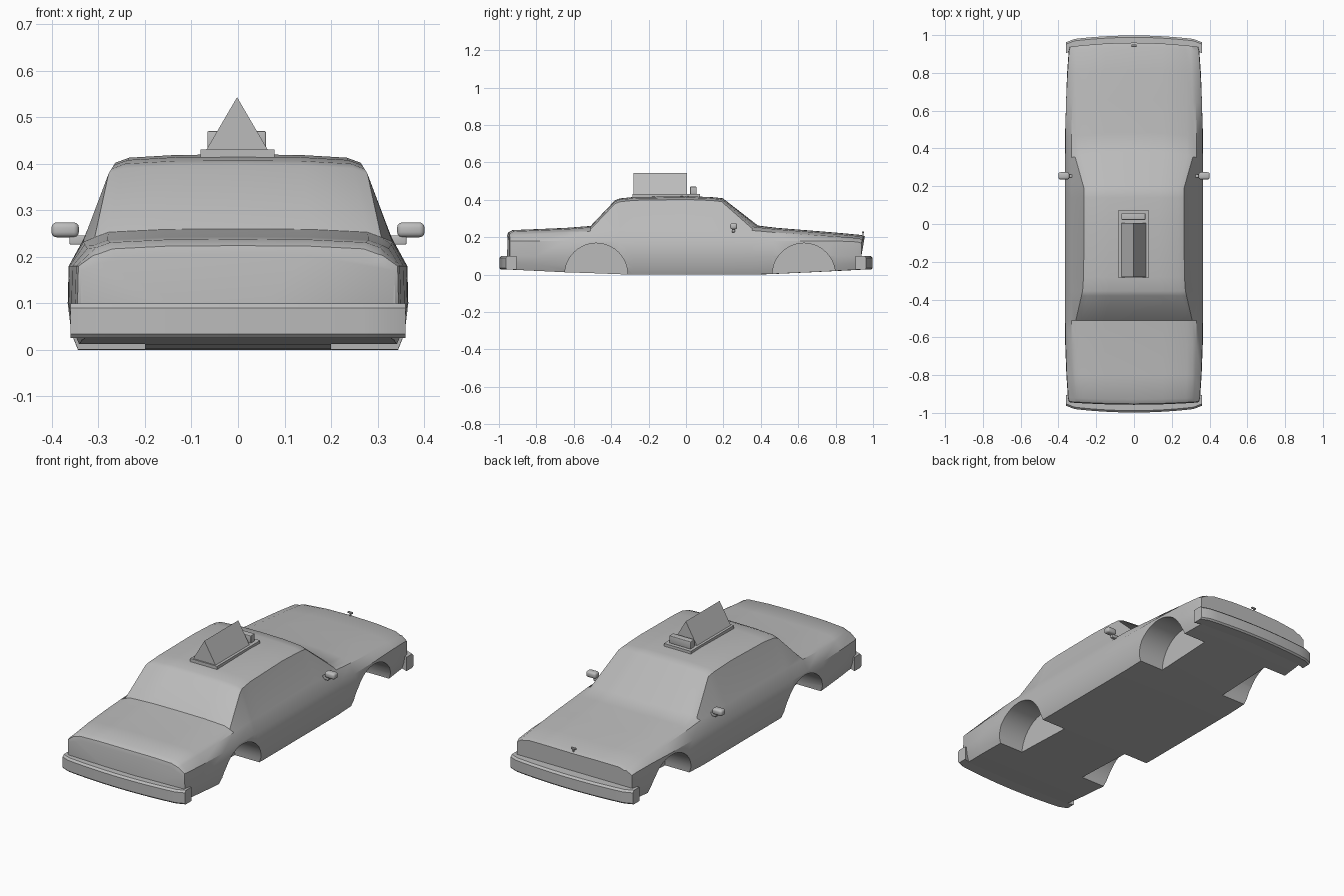
import bpy, bmesh, math
from mathutils import Matrix, Vector

if "Cube" in bpy.data.objects:
    bpy.data.objects.remove(bpy.data.objects["Cube"], do_unlink=True)

paint = bpy.data.materials.new("plain_grey")
paint.use_nodes = True
GREY = (0.5, 0.5, 0.5, 1)
paint.diffuse_color = GREY
paint.node_tree.nodes["Principled BSDF"].inputs["Base Color"].default_value = GREY


def activate(ob):
    bpy.ops.object.select_all(action="DESELECT")
    ob.select_set(True)
    bpy.context.view_layer.objects.active = ob


def finish(name, bm, bevel=0, angle=35):
    """Turn a bmesh into a smooth-shaded object."""
    bmesh.ops.recalc_face_normals(bm, faces=bm.faces)
    if bevel:
        bmesh.ops.bevel(bm, geom=bm.edges[:], offset=bevel, segments=3,
                        profile=0.5, affect="EDGES")
    me = bpy.data.meshes.new(name)
    bm.to_mesh(me)
    bm.free()
    me.materials.append(paint)
    ob = bpy.data.objects.new(name, me)
    bpy.context.collection.objects.link(ob)
    activate(ob)
    bpy.ops.object.shade_smooth_by_angle(angle=math.radians(angle))
    return ob


def loft(bm, rings):
    """Skin closed rings of equal length and cap both ends."""
    loops = [[bm.verts.new(p) for p in ring] for ring in rings]
    n = len(loops[0])
    for a, b in zip(loops, loops[1:]):
        for i in range(n):
            j = (i + 1) % n
            bm.faces.new((a[i], a[j], b[j], b[i]))
    bm.faces.new(loops[0])
    bm.faces.new(loops[-1])


def box(name, low, high, bevel=0):
    bm = bmesh.new()
    low, high = Vector(low), Vector(high)
    bmesh.ops.create_cube(bm, size=1, matrix=Matrix.Translation((low + high) / 2)
                          @ Matrix.Diagonal((*(high - low), 1)))
    return finish(name, bm, bevel)


def body_ring(y, w, floor, shoulder, top_w, top, bow=0):
    """Cross-section of the shell; bow pushes the middle outward along y."""
    half = [(w - 0.022, floor), (w - 0.008, floor + 0.035), (w, 0.10),
            (w - 0.002, min(0.18, shoulder - 0.02)), (w - 0.034, shoulder),
            (top_w, top - 0.018), (top_w - 0.03, top - 0.007),
            (top_w * 0.5, top - 0.001)]
    right = [(x, z) for x, z in half]
    left = [(-x, z) for x, z in reversed(half)]
    return [(x, y + bow * (1 - (x / w) ** 2), z)
            for x, z in [(0, floor)] + right + [(0, top)] + left]


# Body shell: y, half width, floor, shoulder, top half width, top, bow
stations = [
    (-0.945, 0.338, 0.030, 0.190, 0.290, 0.205, -0.012),
    (-0.940, 0.345, 0.028, 0.203, 0.300, 0.224, -0.012),
    (-0.920, 0.350, 0.026, 0.210, 0.305, 0.238, -0.008),
    (-0.800, 0.358, 0.020, 0.218, 0.310, 0.243, 0),
    (-0.640, 0.364, 0.012, 0.226, 0.310, 0.250, 0),
    (-0.510, 0.366, 0.008, 0.232, 0.308, 0.260, 0),
    (-0.380, 0.366, 0.003, 0.236, 0.278, 0.397, 0),
    (-0.355, 0.366, 0.002, 0.236, 0.272, 0.407, 0),
    (-0.280, 0.366, 0.000, 0.237, 0.267, 0.415, 0),
    (0.000, 0.366, 0.000, 0.238, 0.264, 0.420, 0),
    (0.140, 0.366, 0.000, 0.238, 0.264, 0.414, 0),
    (0.185, 0.366, 0.000, 0.238, 0.265, 0.408, 0.012),
    (0.345, 0.366, 0.000, 0.236, 0.312, 0.262, 0.040),
    (0.460, 0.365, 0.004, 0.226, 0.312, 0.250, 0.025),
    (0.640, 0.362, 0.012, 0.214, 0.310, 0.236, 0.020),
    (0.800, 0.354, 0.020, 0.204, 0.306, 0.223, 0.020),
    (0.915, 0.346, 0.026, 0.195, 0.300, 0.212, 0.020),
    (0.938, 0.340, 0.030, 0.188, 0.297, 0.204, 0.022),
]
bm = bmesh.new()
loft(bm, [body_ring(*s) for s in stations])
body = finish("body_shell", bm)

# Wheel wells cut into both sides
for y in (-0.48, 0.63):
    for side in (-1, 1):
        bm = bmesh.new()
        place = (Matrix.Translation((side * 0.36, y, 0))
                 @ Matrix.Rotation(math.pi / 2, 4, "Y"))
        bmesh.ops.create_cone(bm, cap_ends=True, segments=40, radius1=0.168,
                              radius2=0.168, depth=0.32, matrix=place)
        cutter = finish("wheel_well_cutter", bm)
        cutter.hide_render = True
        cut = body.modifiers.new("wheel_well", "BOOLEAN")
        cut.operation, cut.solver, cut.object = "DIFFERENCE", "EXACT", cutter
        activate(body)
        bpy.ops.object.modifier_apply(modifier=cut.name)
        bpy.data.objects.remove(cutter, do_unlink=True)
activate(body)
bpy.ops.object.shade_smooth_by_angle(angle=math.radians(35))


# Bowed bumpers that wrap around the corners
def bumper(name, sign):
    rings = []
    for i in range(-8, 9):
        x = i / 8 * 0.36
        outer = 0.998 - 0.024 * (i / 8) ** 2
        inner = 0.905 if abs(i) == 8 else 0.92
        if abs(i) == 8:
            outer -= 0.012
        section = [(inner, 0.026), (outer - 0.008, 0.026), (outer, 0.034),
                   (outer, 0.090), (outer - 0.010, 0.100), (inner, 0.100)]
        rings.append([(x, sign * y, z) for y, z in section])
    bm = bmesh.new()
    loft(bm, rings)
    finish(name, bm)


bumper("trunk_bumper", -1)
bumper("hood_bumper", 1)

# Door mirrors on short stalks
for name, side in (("right", -1), ("left", 1)):
    xs = sorted((side * 0.342, side * 0.401))
    box(name + "_mirror", (xs[0], 0.236, 0.242), (xs[1], 0.274, 0.274), 0.011)
    xs = sorted((side * 0.325, side * 0.362))
    box(name + "_mirror_stalk", (xs[0], 0.245, 0.226), (xs[1], 0.262, 0.246), 0.003)

# Roof sign: base plate, long wedge and small lamp
box("sign_base", (-0.081, -0.287, 0.412), (0.078, 0.075, 0.431))
bm = bmesh.new()
loft(bm, [[(-0.068, y, 0.43), (0.064, y, 0.43), (-0.002, y, 0.543)]
          for y in (-0.28, 0.005)])
finish("sign_wedge", bm)
box("sign_lamp", (-0.066, 0.022, 0.43), (0.060, 0.056, 0.470), 0.003)

# Hood ornament
box("ornament_post", (-0.003, 0.943, 0.198), (0.003, 0.949, 0.226))
box("ornament_bar", (-0.014, 0.941, 0.222), (0.014, 0.951, 0.230), 0.002)
